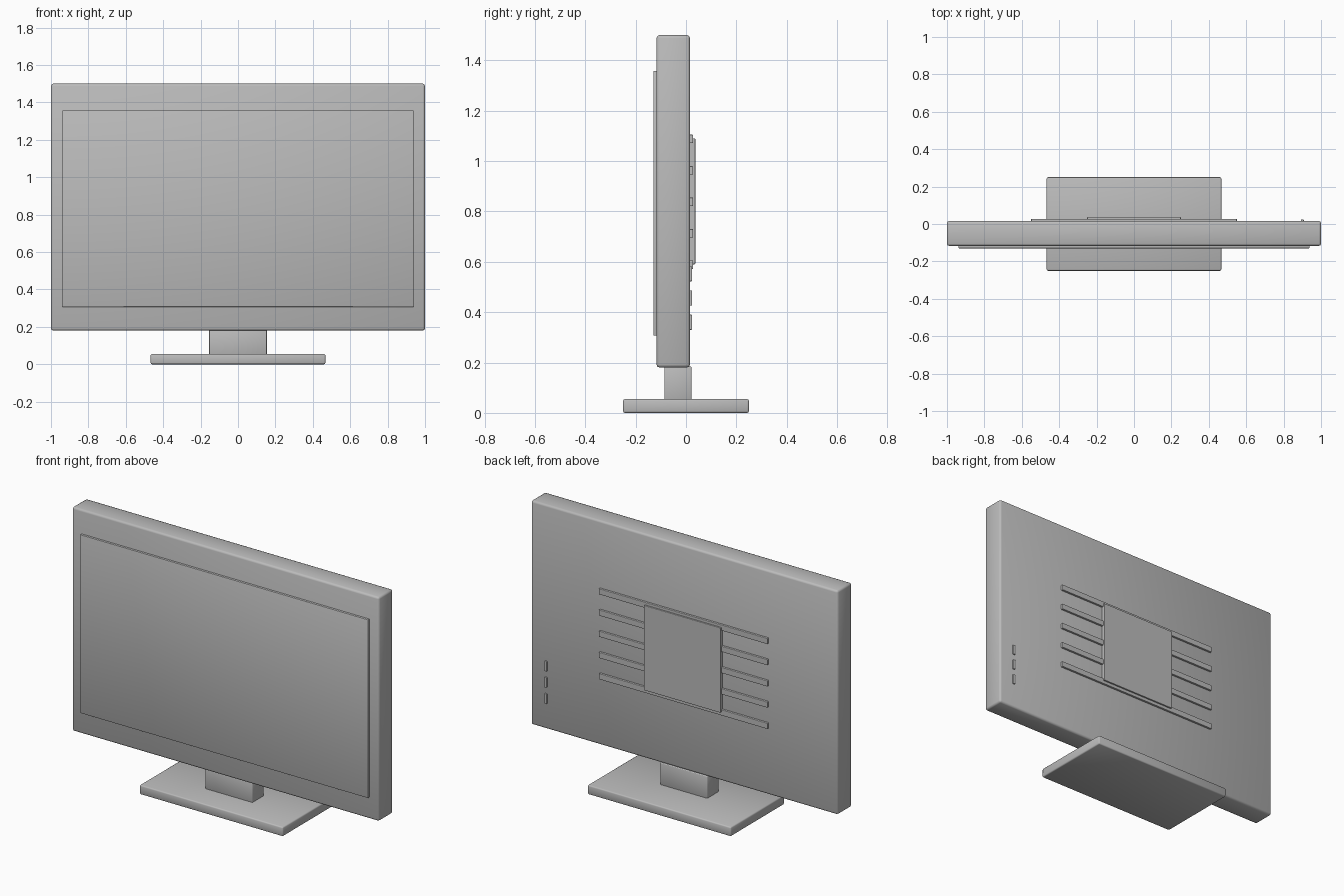
import bpy

if "Cube" in bpy.data.objects:
    bpy.data.objects.remove(bpy.data.objects["Cube"])

grey = bpy.data.materials.new("grey_plastic")
grey.diffuse_color = (0.5, 0.5, 0.5, 1)
grey.use_nodes = True
grey.node_tree.nodes["Principled BSDF"].inputs["Base Color"].default_value = grey.diffuse_color


def box(name, x, y, z, bevel=0.0, smooth=True):
    """Box from (min, max) ranges, with optional rounded edges."""
    ranges = (x, y, z)
    bpy.ops.mesh.primitive_cube_add(size=1, location=[(a + b) / 2 for a, b in ranges])
    ob = bpy.context.object
    ob.name = name
    ob.scale = [b - a for a, b in ranges]
    bpy.ops.object.transform_apply(location=False, rotation=False, scale=True)
    ob.data.materials.append(grey)
    if smooth:
        bpy.ops.object.shade_smooth()
    if bevel:
        mod = ob.modifiers.new("rounded_edges", 'BEVEL')
        mod.width = bevel
        mod.segments = 2
    return ob


# Housing and screen panel
box("housing", (-1, 1), (-0.117, 0.016), (0.18, 1.5), 0.012)
box("screen", (-0.938, 0.938), (-0.13, -0.10), (0.307, 1.358), 0.002)

# Stand
box("stand_base", (-0.467, 0.467), (-0.25, 0.25), (0, 0.055), 0.007)
box("stand_neck", (-0.154, 0.154), (-0.086, 0.022), (0.045, 0.184), 0.004)

# Mounting plate on the back
box("mount_plate", (-0.25, 0.25), (0.01, 0.037), (0.59, 1.09), 0.003, False)

# Horizontal vent ribs behind the plate
for i in range(5):
    z = 0.588 + 0.125 * i
    box(f"vent_rib_{i + 1}", (-0.55, 0.55), (0.01, 0.028), (z - 0.017, z + 0.017), 0.003, False)

# Control buttons near the side edge of the back
for i in range(3):
    z = 0.36 + 0.096 * i
    box(f"button_{i + 1}", (0.893, 0.908), (0.01, 0.024), (z - 0.03, z + 0.03), 0.003, False)
